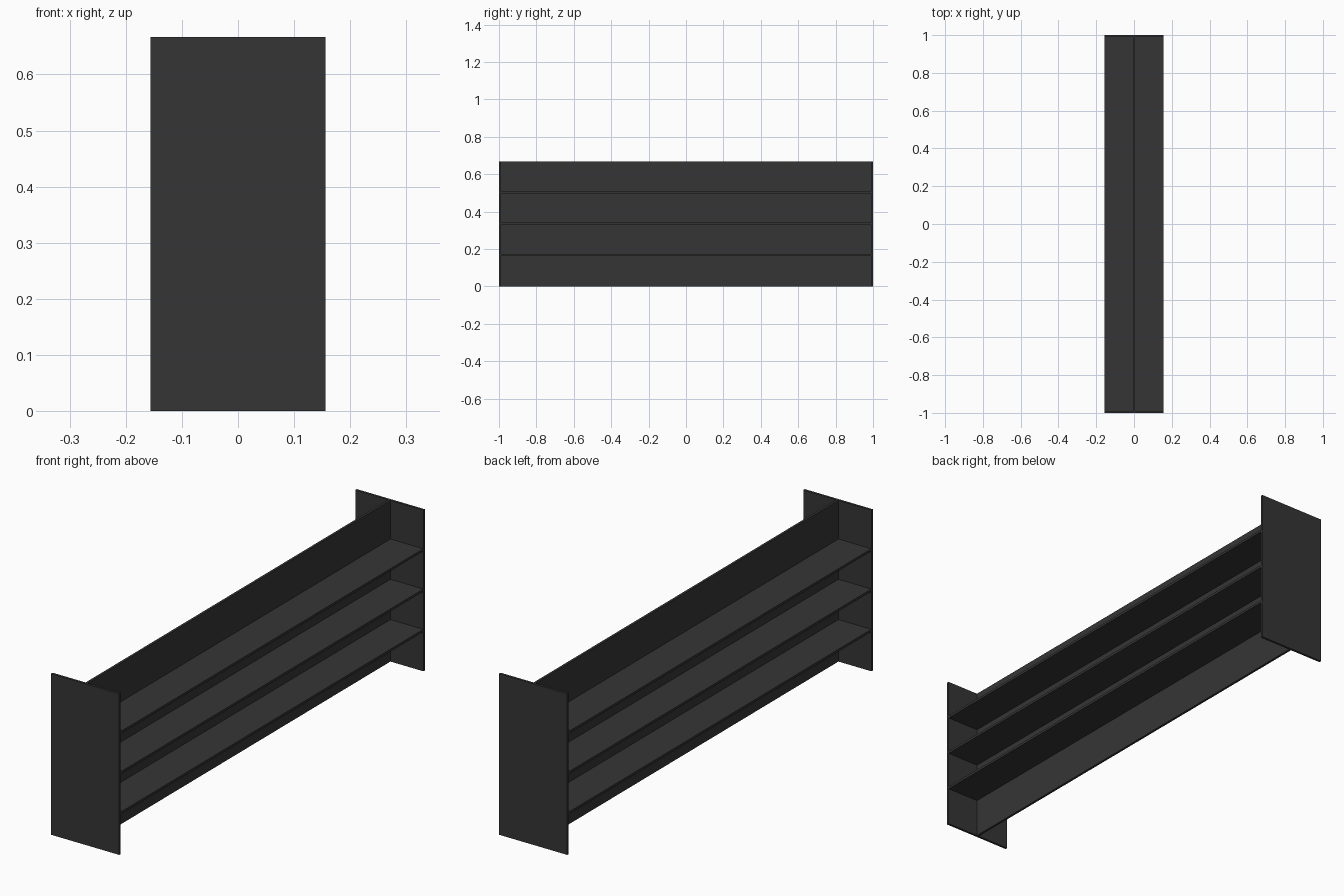
import bpy

cube = bpy.data.objects.get("Cube")
if cube:
    bpy.data.objects.remove(cube, do_unlink=True)

WIDTH, LENGTH, HEIGHT, THICK = 0.312, 2.0, 0.667, 0.01

# Single dark finish for the whole unit
charcoal = bpy.data.materials.new("charcoal")
charcoal.use_nodes = True
color = (0.036, 0.036, 0.036, 1)
charcoal.diffuse_color = color
charcoal.node_tree.nodes["Principled BSDF"].inputs["Base Color"].default_value = color


def board(name, size, center):
    """Add a flat rectangular board."""
    bpy.ops.mesh.primitive_cube_add(size=1, location=center)
    obj = bpy.context.object
    obj.name = name
    obj.scale = size
    bpy.ops.object.transform_apply(location=False, rotation=False, scale=True)
    obj.data.materials.append(charcoal)
    return obj


inner = LENGTH - 2 * THICK

# End panels
for name, side in (("front_end_panel", -1), ("back_end_panel", 1)):
    board(name, (WIDTH, THICK, HEIGHT), (0, side * (LENGTH - THICK) / 2, HEIGHT / 2))

# Upright divider along the middle
board("center_divider", (THICK, inner, HEIGHT), (0, 0, HEIGHT / 2))

# Evenly spaced shelves on both sides of the divider
for level in range(1, 4):
    for side, x in (("right", -1), ("left", 1)):
        depth = (WIDTH - THICK) / 2
        board(f"{side}_shelf_{level}", (depth, inner, THICK),
              (x * (THICK + depth) / 2, 0, level * HEIGHT / 4 + 0.002))
